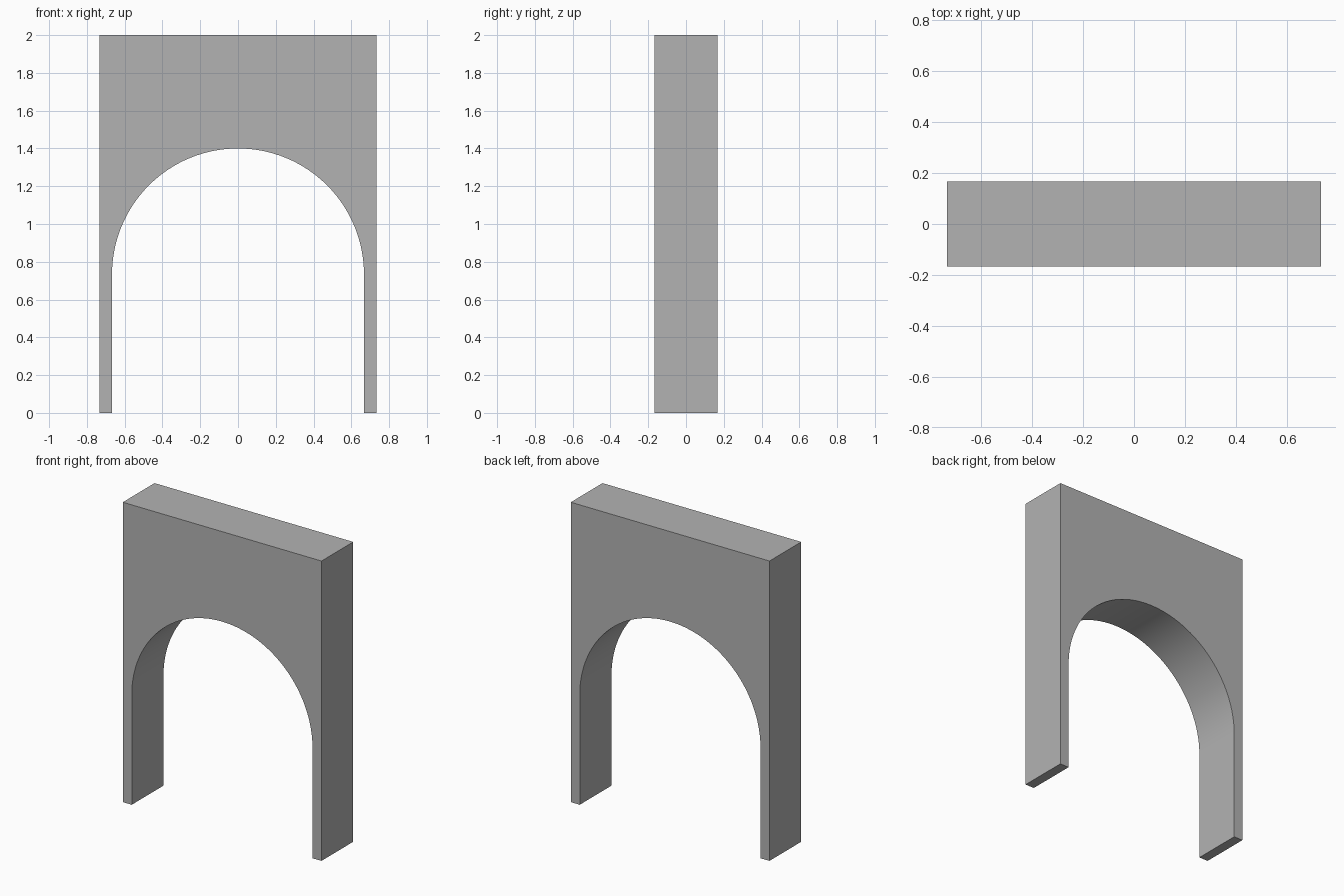
import bpy
import bmesh
from math import cos, sin, pi, radians

cube = bpy.data.objects.get("Cube")
if cube:
    bpy.data.objects.remove(cube, do_unlink=True)

HALF_WIDTH = 0.733
HALF_DEPTH = 0.167
HEIGHT = 2.0
RADIUS = 0.667      # half-round opening
SPRING = 0.733      # height where the arch starts
SEGMENTS = 64

# Plain grey material
grey = bpy.data.materials.new("plain_grey")
grey.use_nodes = True
color = (0.45, 0.45, 0.45, 1)
grey.diffuse_color = color
grey.node_tree.nodes["Principled BSDF"].inputs["Base Color"].default_value = color

# Wall outline: outer rectangle, then the legs and half-round opening
arc = [(RADIUS * cos(pi * i / SEGMENTS), SPRING + RADIUS * sin(pi * i / SEGMENTS))
       for i in range(SEGMENTS + 1)]
outline = [(-RADIUS, 0), (-HALF_WIDTH, 0), (-HALF_WIDTH, HEIGHT),
           (HALF_WIDTH, HEIGHT), (HALF_WIDTH, 0), (RADIUS, 0)] + arc

# Extrude the outline through the wall depth
bm = bmesh.new()
front = bm.faces.new([bm.verts.new((x, -HALF_DEPTH, z)) for x, z in outline])
extruded = bmesh.ops.extrude_face_region(bm, geom=[front], use_keep_orig=True)
back_verts = [g for g in extruded["geom"] if isinstance(g, bmesh.types.BMVert)]
bmesh.ops.translate(bm, verts=back_verts, vec=(0, 2 * HALF_DEPTH, 0))
bmesh.ops.recalc_face_normals(bm, faces=bm.faces)

mesh = bpy.data.meshes.new("arched_wall")
bm.to_mesh(mesh)
bm.free()
mesh.materials.append(grey)
wall = bpy.data.objects.new("arched_wall", mesh)
bpy.context.collection.objects.link(wall)

# Smooth the underside of the arch, keep the corners sharp
bpy.ops.object.select_all(action="DESELECT")
wall.select_set(True)
bpy.context.view_layer.objects.active = wall
bpy.ops.object.shade_smooth_by_angle(angle=radians(30))
